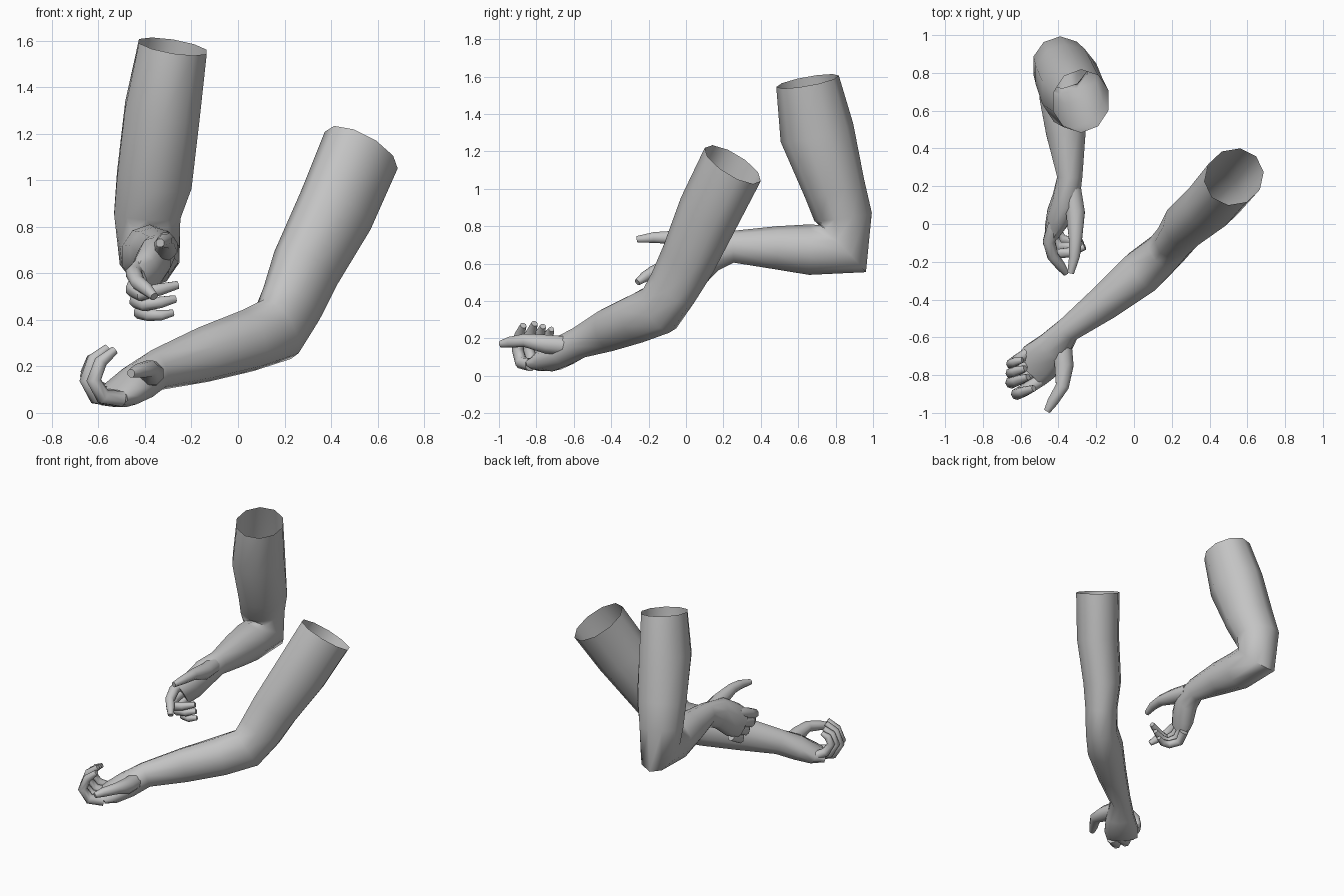
import bpy
import bmesh
from math import sin, cos, tau
from mathutils import Vector

if "Cube" in bpy.data.objects:
    bpy.data.objects.remove(bpy.data.objects["Cube"])

skin = bpy.data.materials.new("plain_grey")
skin.use_nodes = True
GREY = (0.55, 0.55, 0.55, 1)
skin.diffuse_color = GREY
skin.node_tree.nodes["Principled BSDF"].inputs["Base Color"].default_value = GREY


def loft(name, rings, side, sides, cap_start):
    """Skin elliptical rings (x, y, z, radius in the bend plane, radius sideways)."""
    bm = bmesh.new()
    centres = [Vector(r[:3]) for r in rings]
    loops = []
    for i, ring in enumerate(rings):
        along = centres[min(i + 1, len(rings) - 1)] - centres[max(i - 1, 0)]
        along.normalize()
        up = along.cross(Vector(side)).normalized()
        across = up.cross(along)
        loops.append([bm.verts.new(centres[i]
                                   + up * ring[3] * sin(tau * (k + 0.5) / sides)
                                   + across * ring[4] * cos(tau * (k + 0.5) / sides))
                      for k in range(sides)])
    for a, b in zip(loops, loops[1:]):
        for k in range(sides):
            n = (k + 1) % sides
            bm.faces.new((a[k], a[n], b[n], b[k]))
    bm.faces.new(loops[-1])
    if cap_start:
        bm.faces.new(loops[0])
    bmesh.ops.recalc_face_normals(bm, faces=bm.faces)
    mesh = bpy.data.meshes.new(name)
    bm.to_mesh(mesh)
    bm.free()
    mesh.materials.append(skin)
    obj = bpy.data.objects.new(name, mesh)
    bpy.context.collection.objects.link(obj)
    bpy.ops.object.select_all(action='DESELECT')
    obj.select_set(True)
    bpy.context.view_layer.objects.active = obj
    bpy.ops.object.shade_smooth_by_angle(angle=1.1)
    return obj


def digit(name, path, radii, side):
    """A tapering finger or thumb along a bent path."""
    loft(name, [(*p, r, r) for p, r in zip(path, radii)], side, 8, True)


def hand(prefix, index, middle, pinky, thumb, finger_side, thumb_side):
    ring = [tuple((Vector(a) + Vector(b)) / 2) for a, b in zip(middle, pinky)]
    for label, path, size in (("index", index, 1), ("middle", middle, 1),
                              ("ring", ring, 0.95), ("pinky", pinky, 0.85)):
        radii = [r * size for r in (0.036, 0.035, 0.032, 0.028, 0.018)]
        digit(f"{prefix}_{label}_finger", path, radii, finger_side)
    digit(f"{prefix}_thumb", thumb, (0.055, 0.054, 0.038, 0.031, 0.019), thumb_side)


# Left arm: open shoulder, elbow, wrist, palm
loft("left_arm", [
    (.53, .25, 1.13, .19, .15),
    (.42, .12, .87, .185, .145),
    (.29, .01, .62, .165, .13),
    (.23, -.07, .47, .155, .11),
    (.17, -.14, .36, .15, .11),
    (.04, -.255, .31, .135, .125),
    (-.15, -.41, .25, .12, .1),
    (-.35, -.56, .185, .09, .07),
    (-.43, -.66, .13, .085, .1),
    (-.5, -.73, .085, .065, .12),
    (-.55, -.78, .065, .04, .11),
], (.68, -.73, 0), 10, False)

# Left hand, palm up
hand("left",
     [(-.5, -.83, .06), (-.58, -.88, .07), (-.62, -.9, .14), (-.59, -.89, .22), (-.53, -.87, .27)],
     [(-.53, -.78, .06), (-.61, -.82, .07), (-.65, -.84, .14), (-.62, -.83, .23), (-.56, -.81, .28)],
     [(-.56, -.68, .09), (-.62, -.72, .12), (-.65, -.74, .18), (-.63, -.73, .23), (-.59, -.72, .25)],
     [(-.38, -.64, .16), (-.37, -.75, .17), (-.38, -.86, .19), (-.43, -.94, .18), (-.46, -.99, .17)],
     (.45, -.85, 0), (0, 0, 1))

# Right arm: open shoulder, elbow, wrist, palm
loft("right_arm", [
    (-.28, .65, 1.575, .17, .155),
    (-.325, .7, 1.3, .2, .17),
    (-.36, .795, 1.0, .165, .17),
    (-.39, .84, .85, .155, .15),
    (-.38, .84, .68, .175, .135),
    (-.38, .66, .675, .135, .125),
    (-.36, .48, .685, .115, .11),
    (-.34, .25, .69, .085, .07),
    (-.36, .13, .66, .105, .075),
    (-.4, .04, .59, .115, .065),
    (-.43, -.03, .545, .1, .045),
], (1, 0, 0), 10, False)

# Right hand, palm inwards, with the index finger half extended
hand("right",
     [(-.42, 0, .63), (-.45, -.09, .6), (-.43, -.17, .56), (-.39, -.22, .53), (-.36, -.26, .5)],
     [(-.43, 0, .57), (-.45, -.1, .53), (-.42, -.16, .51), (-.34, -.15, .53), (-.26, -.12, .55)],
     [(-.4, .05, .47), (-.42, -.02, .43), (-.38, -.08, .42), (-.33, -.09, .42), (-.28, -.07, .43)],
     [(-.33, .18, .7), (-.31, .06, .71), (-.31, -.08, .74), (-.315, -.17, .74), (-.335, -.26, .73)],
     (0, 0, 1), (0, 0, 1))
